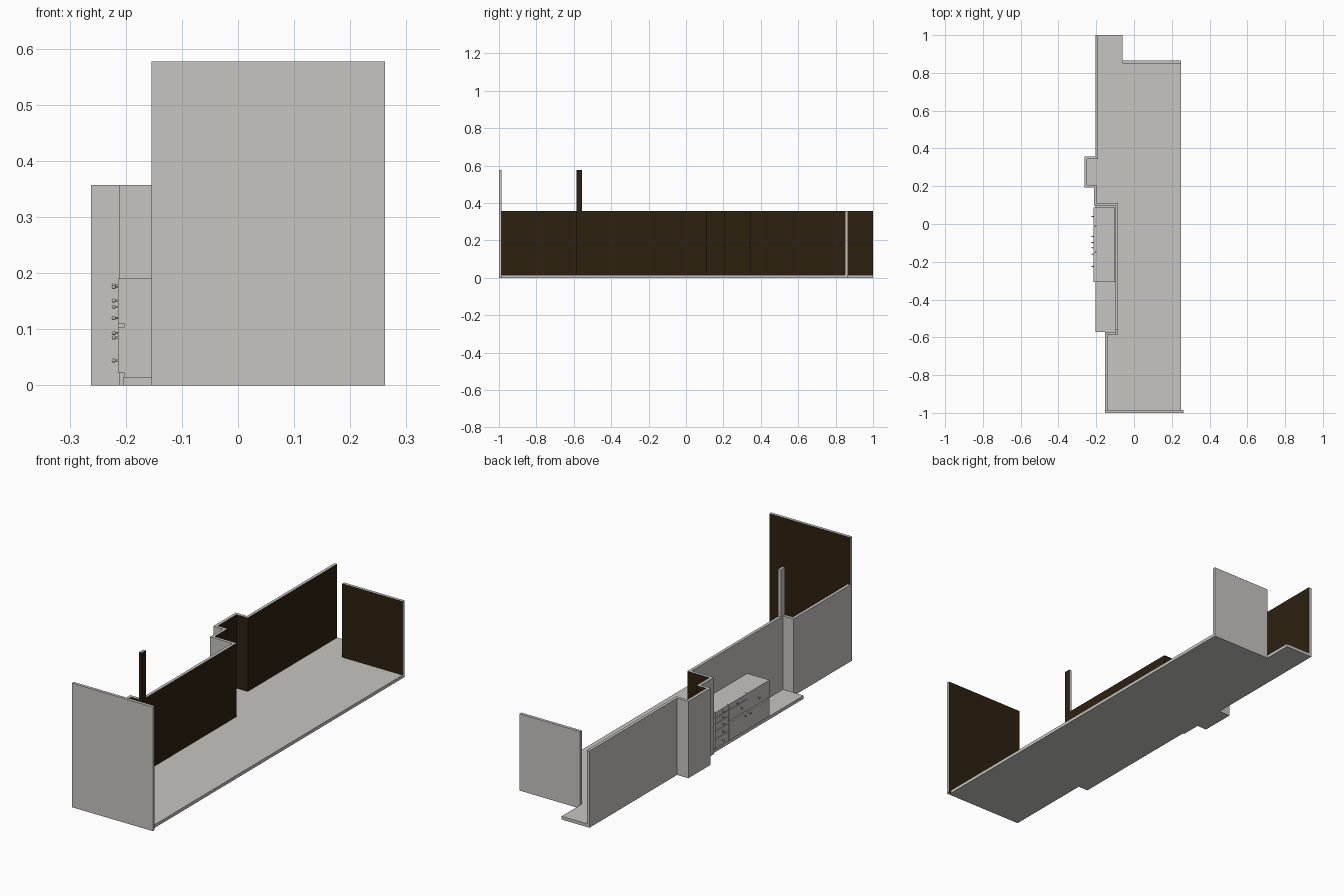
import bpy, bmesh, math
from mathutils import Matrix, Vector

if "Cube" in bpy.data.objects:
    bpy.data.objects.remove(bpy.data.objects["Cube"])


def material(name, rgb):
    m = bpy.data.materials.new(name)
    m.diffuse_color = (*rgb, 1)
    m.use_nodes = True
    m.node_tree.nodes["Principled BSDF"].inputs["Base Color"].default_value = m.diffuse_color
    return m


LIGHT = material("warm_light_grey", (0.57, 0.56, 0.53))
DARK = material("dark_brown", (0.026, 0.015, 0.005))


def finish(name, bm):
    me = bpy.data.meshes.new(name)
    bm.to_mesh(me)
    bm.free()
    me.materials.append(LIGHT)
    me.materials.append(DARK)
    ob = bpy.data.objects.new(name, me)
    bpy.context.collection.objects.link(ob)
    return ob


def prism(name, pts, z0, z1, dark_sides=0):
    """Extruded outline; the first dark_sides side faces are brown."""
    bm = bmesh.new()
    lo = [bm.verts.new((x, y, z0)) for x, y in pts]
    hi = [bm.verts.new((x, y, z1)) for x, y in pts]
    n = len(pts)
    for i in range(n):
        j = (i + 1) % n
        f = bm.faces.new((lo[i], lo[j], hi[j], hi[i]))
        f.material_index = 1 if i < dark_sides else 0
    bm.faces.new(lo[::-1])
    bm.faces.new(hi)
    bmesh.ops.recalc_face_normals(bm, faces=bm.faces)
    return finish(name, bm)


def box(name, x0, x1, y0, y1, z0, z1, dark_dirs=()):
    """Box whose faces pointing along dark_dirs are brown."""
    bm = bmesh.new()
    c = Vector(((x0 + x1) / 2, (y0 + y1) / 2, (z0 + z1) / 2))
    bmesh.ops.create_cube(bm, size=1, matrix=Matrix.Translation(c)
                          @ Matrix.Diagonal((x1 - x0, y1 - y0, z1 - z0, 1)))
    bm.normal_update()
    for f in bm.faces:
        if any(f.normal.dot(Vector(d)) > 0.9 for d in dark_dirs):
            f.material_index = 1
    return finish(name, bm)


# Stepped long wall: room-side line, then the outside line
inner = [(-0.19, 1), (-0.19, 0.343), (-0.248, 0.343), (-0.248, 0.207),
         (-0.198, 0.207), (-0.198, 0.112), (-0.085, 0.112),
         (-0.085, -0.585), (-0.14, -0.585), (-0.14, -0.986)]
outer = [(-0.204, 1), (-0.204, 0.357), (-0.262, 0.357), (-0.262, 0.193),
         (-0.212, 0.193), (-0.212, 0.098), (-0.099, 0.098),
         (-0.099, -0.571), (-0.154, -0.571), (-0.154, -0.986)]
prism("long_wall", inner + outer[::-1], 0, 0.357, len(inner) - 1)

# Floor fits the room side of the wall, with a tongue through the doorway
prism("floor", inner + [(0.25, -0.986), (0.25, 0.865), (-0.06, 0.865), (-0.06, 1)],
      0, 0.015)
box("outer_ledge", -0.205, -0.099, -0.571, 0.098, 0, 0.015)

# End walls and corner post
box("front_wall", -0.154, 0.262, -1, -0.986, 0, 0.577, [(0, 1, 0)])
box("back_wall", -0.06, 0.25, 0.851, 0.865, 0.015, 0.357, [(0, -1, 0)])
box("corner_post", -0.099, -0.085, -0.585, -0.555, 0.357, 0.577,
    [(1, 0, 0), (0, -1, 0)])

# Cabinet body, with plinth, set back behind its fronts
box("cabinet_body", -0.202, -0.0995, -0.308, 0.088, 0.015, 0.19)


def knob(name, y, z):
    bm = bmesh.new()
    turn = Matrix.Rotation(math.pi / 2, 4, 'Y')
    bmesh.ops.create_cone(bm, cap_ends=True, segments=10, radius1=0.0018,
                          radius2=0.0018, depth=0.008,
                          matrix=Matrix.Translation((-0.217, y, z)) @ turn)
    bmesh.ops.create_uvsphere(bm, u_segments=12, v_segments=8, radius=0.0036,
                              matrix=Matrix.Translation((-0.2215, y, z)) @ turn)
    for f in bm.faces:
        f.smooth = len(f.verts) < 5
    finish(name, bm)


# Drawer and door fronts: y0, y1, z0, z1, knob y, knob z
fronts = [(-0.308, -0.147, 0.110, 0.19, -0.225, 0.14),
          (-0.145, -0.010, 0.165, 0.19, -0.066, 0.175),
          (-0.145, -0.010, 0.110, 0.162, -0.098, 0.14),
          (-0.308, -0.147, 0.022, 0.104, -0.16, 0.093),
          (-0.145, -0.010, 0.022, 0.104, -0.125, 0.093)]
levels = [0.022, 0.068, 0.104, 0.138, 0.166, 0.192]
for a, b in zip(levels, levels[1:]):
    fronts.append((-0.007, 0.088, a, b - 0.002, 0.04, (a + b) / 2 - 0.001))
for i, (y0, y1, z0, z1, ky, kz) in enumerate(fronts, 1):
    box(f"cabinet_front_{i}", -0.214, -0.202, y0, y1, z0, z1)
    knob(f"knob_{i}", ky, kz)
